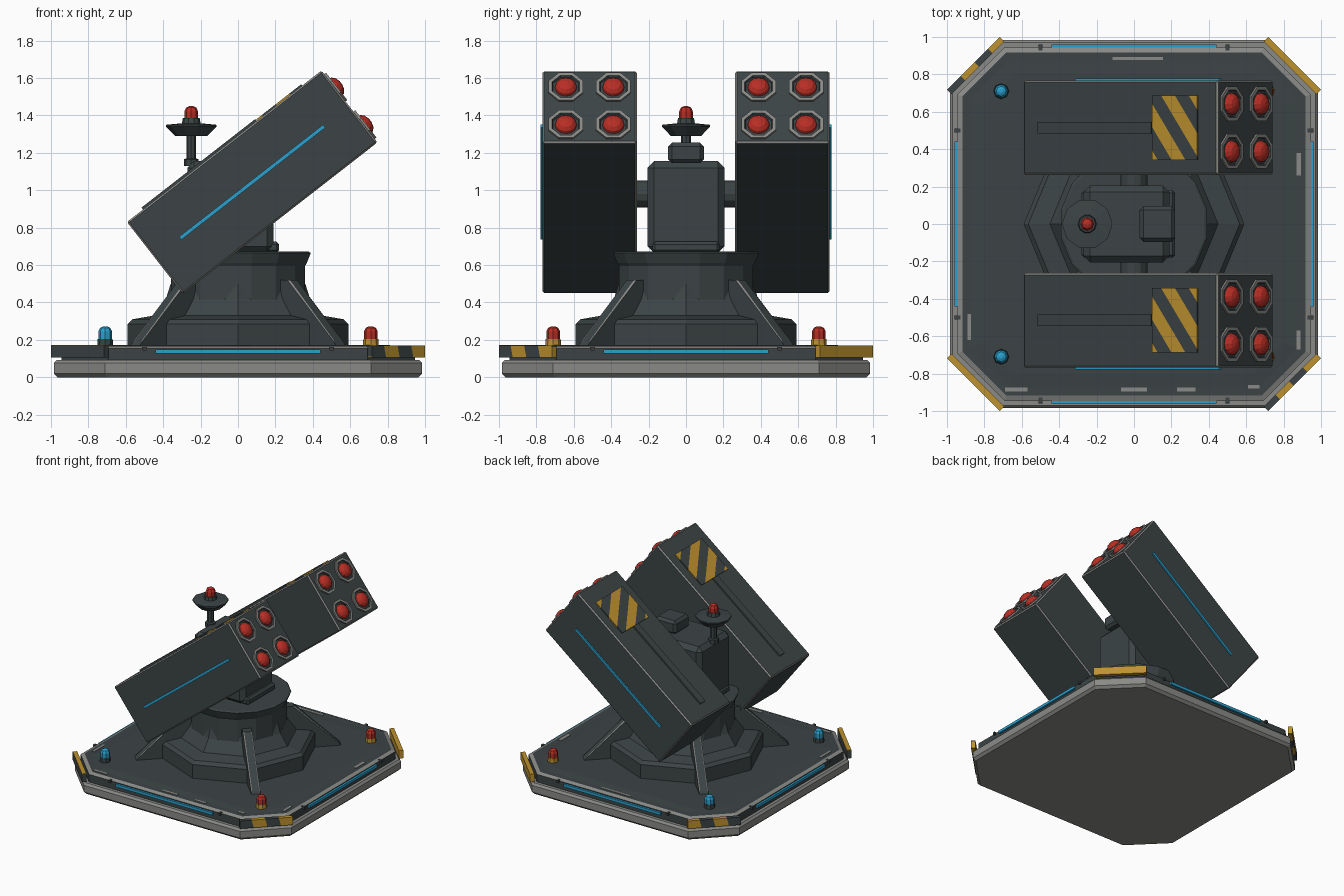
import bpy, bmesh, math
from mathutils import Matrix, Vector

if "Cube" in bpy.data.objects:
    bpy.data.objects.remove(bpy.data.objects["Cube"])

T, R = Matrix.Translation, Matrix.Rotation


def material(name, r, g, b):
    m = bpy.data.materials.new(name)
    lin = [((c / 255 + 0.055) / 1.055) ** 2.4 for c in (r, g, b)]
    m.diffuse_color = (*lin, 1)
    m.use_nodes = True
    m.node_tree.nodes["Principled BSDF"].inputs["Base Color"].default_value = m.diffuse_color
    return m


DARK = material("dark_steel", 60, 68, 69)
GRAY = material("worn_gray", 138, 138, 135)
YELLOW = material("hazard_yellow", 190, 146, 46)
RED = material("warning_red", 184, 46, 36)
BLUE = material("light_blue", 42, 160, 205)


def finish(name, bm, mats, mtx=None):
    bmesh.ops.recalc_face_normals(bm, faces=bm.faces)
    if mtx is not None:
        bm.transform(mtx)
    me = bpy.data.meshes.new(name)
    bm.to_mesh(me)
    bm.free()
    for m in mats:
        me.materials.append(m)
    ob = bpy.data.objects.new(name, me)
    bpy.context.collection.objects.link(ob)
    return ob


def loft(rings, seg_mats=None):
    """Skin a stack of equal-length point rings and cap both ends."""
    bm = bmesh.new()
    vs = [[bm.verts.new(p) for p in ring] for ring in rings]
    n = len(rings[0])
    bm.faces.new(vs[0])
    bm.faces.new(vs[-1])
    for k in range(len(vs) - 1):
        for i in range(n):
            j = (i + 1) % n
            f = bm.faces.new((vs[k][i], vs[k][j], vs[k + 1][j], vs[k + 1][i]))
            f.material_index = seg_mats[k] if seg_mats else 0
    return bm


def lathe(name, profile, n, mats, mtx=None, phase=0.0, seg_mats=None):
    rings = [[(r * math.cos(phase + i * math.tau / n), r * math.sin(phase + i * math.tau / n), z)
              for i in range(n)] for r, z in profile]
    return finish(name, loft(rings, seg_mats), mats, mtx)


def box(name, size, mats, mtx, bevel=0.0, bevel_mat=0, stripe=None):
    bm = bmesh.new()
    bmesh.ops.create_cube(bm, size=1)
    bm.transform(Matrix.Diagonal((*size, 1)))
    if bevel:
        bmesh.ops.bevel(bm, geom=bm.edges[:], offset=bevel, segments=1, profile=0.5,
                        affect='EDGES', material=bevel_mat)
    if stripe:  # cut into bands along a direction, alternate the two materials
        d, w, off = Vector(stripe[0]).normalized(), stripe[1], stripe[2]
        for k in range(-8, 9):
            bmesh.ops.bisect_plane(bm, geom=bm.verts[:] + bm.edges[:] + bm.faces[:],
                                   plane_co=d * (k * w + off), plane_no=d)
        for f in bm.faces:
            c = f.calc_center_median().dot(d) - off
            f.material_index = math.floor(c / w) % 2
    return finish(name, bm, mats, mtx)


def octagon(d, z):
    """Chamfered square, inset by d from the slab outline."""
    h = 0.985 - d
    a = h - (0.275 - 0.586 * d)
    return [(h, -a, z), (h, a, z), (a, h, z), (-a, h, z),
            (-h, a, z), (-h, -a, z), (-a, -h, z), (a, -h, z)]


# base slab and deck
finish("base_slab", loft([octagon(d, z) for d, z in
                          ((0.02, 0), (0, 0.02), (0, 0.075), (0.015, 0.092))]), [GRAY])
finish("deck", loft([octagon(d, z) for d, z in
                     ((0.04, 0.09), (0.04, 0.155), (0.068, 0.166), (0.11, 0.166), (0.18, 0.172))],
                    [0, 1, 0, 0]), [DARK, GRAY])

# light strips and seam blocks on the four sides
for i in range(4):
    side = R(i * math.pi / 2, 4, 'Z')
    box("side_light_strip", (0.88, 0.018, 0.022), [BLUE], side @ T((0, -0.952, 0.137)))
    for s in (-1, 1):
        box("rim_seam", (0.02, 0.05, 0.02), [DARK], side @ T((s * 0.5, -0.935, 0.152)))

# worn patches on the deck
for x, y, sx, sy in ((0.02, 0.885, 0.27, 0.018), (0.88, 0.32, 0.025, 0.12), (0.88, -0.62, 0.02, 0.1),
                     (-0.63, -0.885, 0.12, 0.02), (0.0, -0.885, 0.14, 0.02), (0.28, -0.885, 0.1, 0.02),
                     (0.64, -0.87, 0.06, 0.02), (-0.88, -0.55, 0.018, 0.14)):
    box("deck_wear", (sx, sy, 0.006), [GRAY], T((x, y, 0.167)))

# hazard guards on the cut corners
for name, ang, mats, st in (("front_right", -45, [DARK, YELLOW], ((0, 1, 0.25), 0.1, 0.0)),
                            ("back_left", 135, [YELLOW, DARK], ((0, 1, 0.25), 0.1, 0.0)),
                            ("back_right", 45, [YELLOW], None),
                            ("front_left", -135, [DARK], None)):
    m = R(math.radians(ang), 4, 'Z') @ T((1.198, 0, 0.137))
    box(name + "_corner_guard", (0.034, 0.4, 0.064), mats, m, stripe=st)
    if name == "front_left":
        box("front_left_guard_cap", (0.034, 0.4, 0.004), [YELLOW], m @ T((0, 0, 0.034)))

# corner lamps
for x in (-0.71, 0.71):
    for y in (-0.71, 0.71):
        lathe("lamp_base", [(0.042, 0.165), (0.04, 0.205)], 8,
              [YELLOW if x > 0 else DARK], T((x, y, 0)))
        lathe("corner_lamp", [(0.037, 0.2), (0.037, 0.245), (0.027, 0.264), (0.01, 0.272)], 8,
              [RED if x > 0 else BLUE], T((x, y, 0)))

# pedestal
lathe("pedestal_foot", [(0.59, 0.165), (0.59, 0.285), (0.565, 0.31), (0.45, 0.33), (0.385, 0.42), (0.36, 0.5)],
      8, [DARK])
lathe("pedestal_neck", [(0.365, 0.4), (0.365, 0.595), (0.375, 0.61), (0.397, 0.665), (0.385, 0.672)],
      16, [DARK], phase=math.pi / 16)
for a in (0, math.pi):
    for t in (-1, 1):
        box("foot_wear", (0.012, 0.18, 0.012), [GRAY],
            R(a, 4, 'Z') @ T((0.553, 0, 0.303)) @ R(t * math.pi / 8, 4, 'Z') @ T((0, t * 0.09, 0)))

# four diagonal gussets with worn sloping edges
for i in range(4):
    prof = ((0.3, 0.165), (0.78, 0.165), (0.76, 0.19), (0.42, 0.52), (0.3, 0.52))
    bm = loft([[(r, y, z) for r, z in prof] for y in (-0.035, 0.035)])
    slope = [e for e in bm.edges if abs((e.verts[0].co - e.verts[1].co).z) > 0.1
             and abs((e.verts[0].co - e.verts[1].co).x) > 0.1]
    bmesh.ops.bevel(bm, geom=slope, offset=0.008, segments=1, profile=0.5, affect='EDGES', material=1)
    finish("gusset", bm, [DARK, GRAY], R(math.pi / 4 + i * math.pi / 2, 4, 'Z'))

# turret head, trunnions and sensor box
box("turret_head", (0.46, 0.41, 0.49), [DARK], T((-0.04, 0, 0.91)), bevel=0.035)
box("head_skirt", (0.5, 0.36, 0.06), [DARK], T((-0.03, 0, 0.695)), bevel=0.015)
lathe("trunnion", [(0.072, -0.3), (0.072, 0.3)], 12, [DARK], T((0, 0, 0.98)) @ R(math.pi / 2, 4, 'X'))
box("sensor_box", (0.19, 0.19, 0.11), [DARK], T((0.125, 0, 1.2)), bevel=0.02)

# antenna mast, dish and beacon
mast = T((-0.25, 0, 0))
lathe("mast", [(0.04, 1.13), (0.04, 1.165), (0.026, 1.17), (0.026, 1.3)], 8, [DARK], mast)
lathe("dish", [(0.085, 1.29), (0.135, 1.34), (0.135, 1.35), (0.05, 1.358), (0.045, 1.385)], 10, [DARK], mast)
lathe("beacon", [(0.037, 1.38), (0.037, 1.42), (0.027, 1.442), (0.01, 1.45)], 8, [RED], mast)

# launcher pods
L, W, H = 1.318, 0.505, 0.487
for s in (-1, 1):
    P = T((0.076, s * 0.515, 1.043)) @ R(math.radians(-37.9), 4, 'Y')
    box("launcher_pod", (L, W, H), [DARK, GRAY], P, bevel=0.009, bevel_mat=1)
    box("pod_light_strip", (0.976, 0.012, 0.02), [BLUE], P @ T((0, s * (W / 2 + 0.004), 0)))
    box("pod_rail", (0.77, 0.06, 0.02), [DARK], P @ T((-0.165, 0, H / 2 + 0.003)))
    box("pod_hazard_plate", (0.305, 0.345, 0.009), [YELLOW, DARK], P @ T((0.375, 0, H / 2 + 0.004)),
        stripe=((0.8, 0.6, 0), 0.075, 0.03))
    # four launch tubes in each front face
    for y in (-0.127, 0.127):
        for z in (-0.127, 0.127):
            m = P @ T((L / 2 - 0.002, y, z)) @ R(math.pi / 2, 4, 'Y')
            lathe("tube_ring", [(0.1, 0), (0.1, 0.014), (0.08, 0.014), (0.074, 0.004)], 8,
                  [DARK, GRAY], m, math.pi / 8, [1, 1, 0])
            lathe("warhead_tip", [(0.06, 0), (0.055, 0.02), (0.038, 0.036), (0.012, 0.044)], 12, [RED], m)
